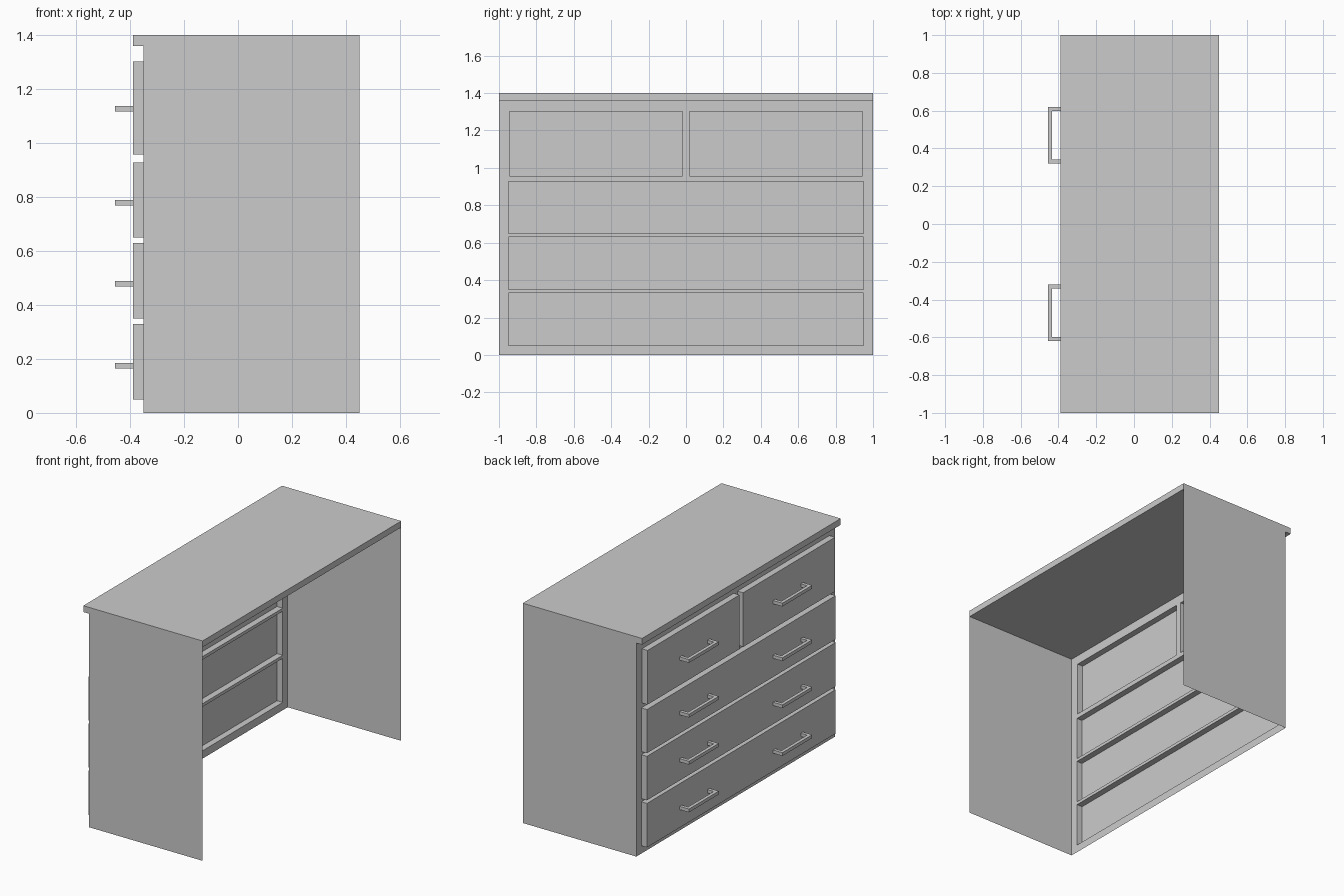
import bpy
import bmesh
from mathutils import Vector

cube = bpy.data.objects.get("Cube")
if cube:
    bpy.data.objects.remove(cube, do_unlink=True)

grey = bpy.data.materials.new("light_grey")
grey.use_nodes = True
grey.diffuse_color = (0.6, 0.6, 0.6, 1)
grey.node_tree.nodes["Principled BSDF"].inputs["Base Color"].default_value = (0.6, 0.6, 0.6, 1)


def finish(name, bm):
    mesh = bpy.data.meshes.new(name)
    bm.to_mesh(mesh)
    bm.free()
    mesh.materials.append(grey)
    obj = bpy.data.objects.new(name, mesh)
    bpy.context.collection.objects.link(obj)
    return obj


def add_box(bm, low, high, open_side=None):
    """Add a box; faces pointing along open_side are left out."""
    low, high = Vector(low), Vector(high)
    verts = bmesh.ops.create_cube(bm, size=1)["verts"]
    for v in verts:
        v.co = (low + high) / 2 + v.co * (high - low)
    if open_side:
        bm.normal_update()
        faces = {f for v in verts for f in v.link_faces}
        gone = [f for f in faces if f.normal.dot(Vector(open_side)) > 0.9]
        bmesh.ops.delete(bm, geom=gone, context="FACES")


def box(name, low, high, open_side=None):
    bm = bmesh.new()
    add_box(bm, low, high, open_side)
    return finish(name, bm)


FRONT, FACE, BACK = -0.35, -0.39, 0.45
UNDER_TOP, TOP = 1.36, 1.4
SPLIT = 0.018

# Top slab, overhanging the drawers
box("top_slab", (FACE, -1, UNDER_TOP), (BACK, 1, TOP))

# Thin side panels
for side, name in ((1, "side_panel_back"), (-1, "side_panel_front")):
    bm = bmesh.new()
    corners = [(FRONT, 0), (BACK, 0), (BACK, UNDER_TOP), (FRONT, UNDER_TOP)]
    face = bm.faces.new([bm.verts.new((x, side, z)) for x, z in corners])
    face.normal_update()
    if face.normal.y * side < 0:
        face.normal_flip()
    finish(name, bm)

# Drawer rows: bottom, top, outer edge and whether the row is split in two
rows = [(0.05, 0.33, 0.95, False), (0.35, 0.63, 0.95, False),
        (0.65, 0.928, 0.95, False), (0.957, 1.302, 0.944, True)]

# Thin face frame around the drawer openings
frame = bmesh.new()


def strip(y0, y1, z0, z1):
    corners = [(y0, z0), (y0, z1), (y1, z1), (y1, z0)]
    face = frame.faces.new([frame.verts.new((FRONT, y, z)) for y, z in corners])
    face.normal_update()
    if face.normal.x > 0:
        face.normal_flip()


edges = [0] + [z for row in rows for z in row[:2]] + [UNDER_TOP]
for z0, z1 in zip(edges[::2], edges[1::2]):
    strip(-1, 1, z0, z1)
for z0, z1, edge, split in rows:
    strip(-1, -edge, z0, z1)
    strip(edge, 1, z0, z1)
    if split:
        strip(-SPLIT, SPLIT, z0, z1)
finish("face_frame", frame)

# Drawer fronts, hollow towards the open back
for i, (z0, z1, edge, split) in enumerate(rows):
    spans = [(-edge, -SPLIT), (SPLIT, edge)] if split else [(-edge, edge)]
    for j, (y0, y1) in enumerate(spans):
        box(f"drawer_{i + 1}_{j + 1}", (FACE, y0, z0), (FRONT, y1, z1), (1, 0, 0))

# Square bar handles, two per row
TIP, BAR, HALF = -0.455, 0.021, 0.15
for i, z in enumerate((0.175, 0.479, 0.779, 1.127)):
    for j, y in enumerate((-0.47, 0.47)):
        bm = bmesh.new()
        low, high = z - BAR / 2, z + BAR / 2
        add_box(bm, (TIP, y - HALF, low), (TIP + BAR, y + HALF, high))
        for y0 in (y - HALF, y + HALF - BAR):
            add_box(bm, (TIP + BAR, y0, low), (FACE, y0 + BAR, high), (-1, 0, 0))
        finish(f"handle_{i + 1}_{j + 1}", bm)
